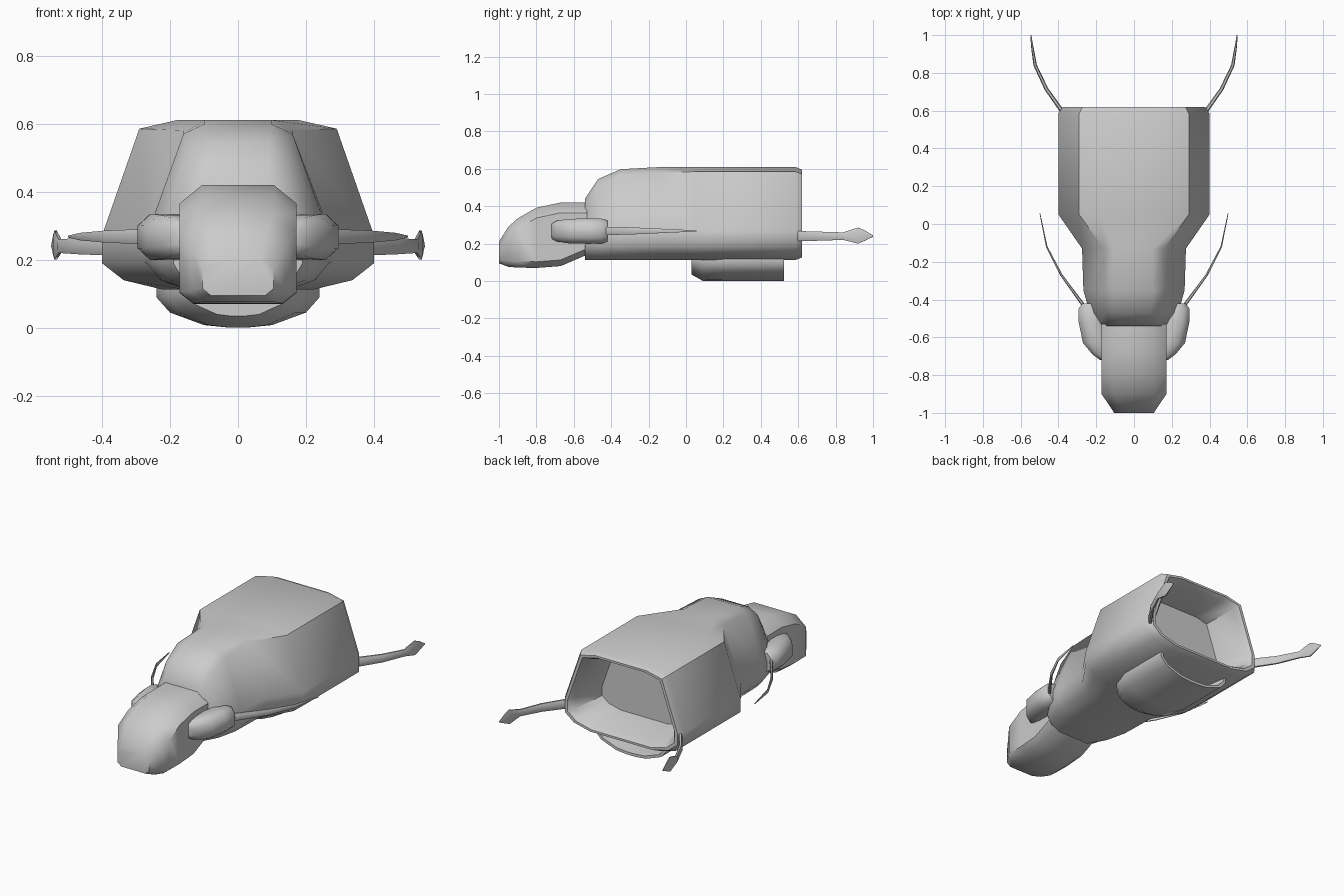
import bpy
from mathutils import Vector

if "Cube" in bpy.data.objects:
    bpy.data.objects.remove(bpy.data.objects["Cube"])


def loft(name, rings, angle=40, mirror=False):
    """Skin equal-length rings and cap both ends."""
    n = len(rings[0])
    verts = [p for r in rings for p in r]
    faces = []
    for i in range(len(rings) - 1):
        for j in range(n):
            k = (j + 1) % n
            faces.append((i*n + j, i*n + k, (i+1)*n + k, (i+1)*n + j))
    faces.append(tuple(reversed(range(n))))
    faces.append(tuple(range((len(rings)-1)*n, len(rings)*n)))
    me = bpy.data.meshes.new(name)
    me.from_pydata(verts, [], faces)
    ob = bpy.data.objects.new(name, me)
    bpy.context.collection.objects.link(ob)
    bpy.ops.object.select_all(action='DESELECT')
    ob.select_set(True)
    bpy.context.view_layer.objects.active = ob
    bpy.ops.object.mode_set(mode='EDIT')
    bpy.ops.mesh.select_all(action='SELECT')
    bpy.ops.mesh.normals_make_consistent(inside=False)
    bpy.ops.object.mode_set(mode='OBJECT')
    bpy.ops.object.shade_smooth_by_angle(angle=angle * 3.14159 / 180)
    if mirror:
        mod = ob.modifiers.new("mirror", 'MIRROR')
        mod.use_mirror_merge = False
    return ob


def sym(y, half, s=1.0, cz=0.36):
    """Symmetric ring at y from a right-half profile, scaled about z = cz."""
    pts = half + [(-x, z) for x, z in reversed(half)]
    return [(x*s, y, cz + (z - cz)*s) for x, z in pts]


# Hollow main body
def body_half(xt, zt, x2, z2, w):
    return [(xt, zt), (x2, z2), (w, .27), (w, .19), (w*.84, .14), (w*.55, .112)]


wide = body_half(.18, .61, .29, .585, .40)
rings = [sym(-.54, body_half(.09, .44, .135, .41, .19)),
         sym(-.47, body_half(.09, .545, .15, .51, .235)),
         sym(-.35, body_half(.10, .598, .16, .57, .268)),
         sym(-.13, body_half(.10, .61, .16, .58, .275)),
         sym(.05, wide), sym(.585, wide), sym(.62, wide, .94),
         sym(.62, wide, .89), sym(.59, wide, .83), sym(.40, wide, .70)]
loft("body", rings, 50)


# Head with a rounded snout
def head_half(w, zt, zb):
    c = min(.055, (zt - zb)*.3)
    return [(w*.61, zt), (w, zt - c), (w, zb + c*.6), (w*.76, zb)]


head = [(-1, .105, .21, .095), (-.95, .138, .29, .076), (-.90, .172, .335, .072),
        (-.80, .172, .392, .07), (-.67, .172, .42, .08), (-.53, .172, .42, .14)]
loft("head", [sym(y, head_half(w, t, b)) for y, w, t, b in head], 45)


# Scoop under the belly, open at the back
def belly_half(s):
    return [(.20*s, .135), (.24*s, .12), (.24*s, .09), (.20*s, .045), (.10*s, .008), (.03*s, .001)]


def belly(y, s, sz):
    return sym(y, [(x, .135 + (z - .135)*sz) for x, z in belly_half(s)])


loft("belly_scoop", [belly(.03, .62, .75), belly(.09, .85, 1), belly(.20, 1, 1),
                     belly(.525, 1, 1), belly(.525, .93, .88), belly(.33, .8, .7)], 45)

# Cheek pods: octagonal rings along y, pushed into the head
OCT = [(.5, 1), (1, .5), (1, -.5), (.5, -1), (-.5, -1), (-1, -.5), (-1, .5), (-.5, 1)]
pods = [(-.72, .155, .025, .04), (-.69, .17, .05, .056), (-.63, .195, .075, .065),
        (-.52, .22, .073, .068), (-.45, .225, .07, .066), (-.42, .225, .048, .056)]
loft("cheek_pod", [[(cx + a*rx, y, .267 + b*rz) for a, b in OCT]
                   for y, cx, rx, rz in pods], 50, True)


# Flat tapering whiskers swept along a curve
def whisker(name, path):
    rings = []
    pts = [Vector(p[:3]) for p in path]
    for i, (p, q) in enumerate(zip(pts, path)):
        t = pts[min(i+1, len(pts)-1)] - pts[max(i-1, 0)]
        side = Vector((t.y, -t.x, 0)).normalized()
        rings.append([p + side*(a*q[3]) + Vector((0, 0, b*q[4])) for a, b in OCT])
    loft(name, rings, 50, True)


whisker("antenna", [(.24, -.46, .268, .009, .024), (.275, -.42, .268, .009, .022),
                    (.385, -.27, .268, .006, .018), (.462, -.12, .268, .004, .011),
                    (.498, .055, .268, .002, .003)])
whisker("tail_feeler", [(.36, .57, .24, .011, .027), (.39, .61, .24, .011, .027),
                        (.464, .715, .24, .010, .024), (.523, .84, .24, .009, .020),
                        (.536, .92, .243, .007, .043), (.541, .955, .243, .005, .028),
                        (.546, 1.0, .24, .003, .004)])
